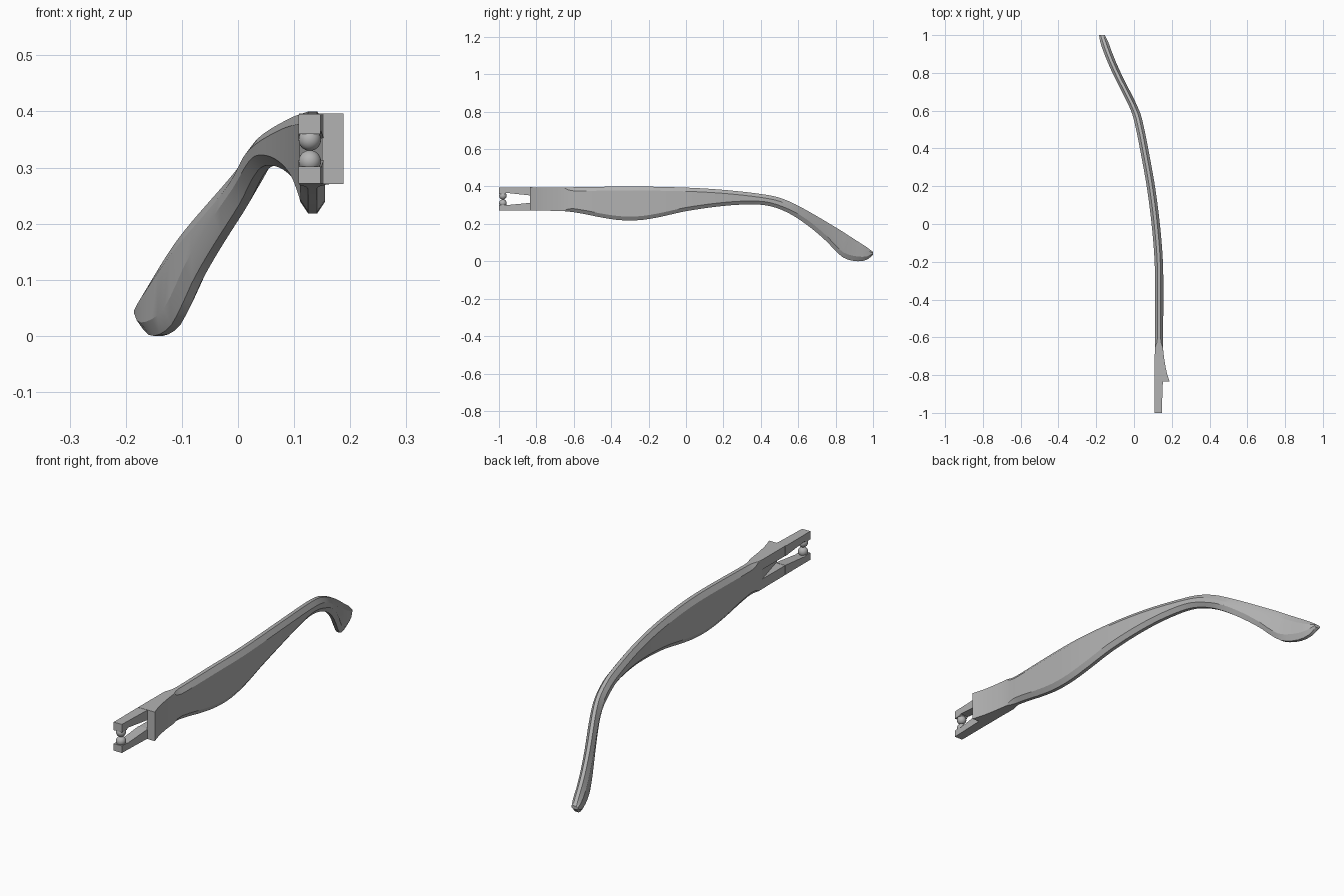
import bpy
import bmesh
from math import radians
from mathutils import Vector

default_cube = bpy.data.objects.get("Cube")
if default_cube:
    bpy.data.objects.remove(default_cube, do_unlink=True)

grey = bpy.data.materials.new("plain grey")
grey.use_nodes = True
grey.diffuse_color = (0.45, 0.45, 0.45, 1)
grey.node_tree.nodes["Principled BSDF"].inputs["Base Color"].default_value = grey.diffuse_color


def finish(name, bm, smooth_angle=None):
    """Turn a bmesh into a named, coloured object."""
    bmesh.ops.recalc_face_normals(bm, faces=bm.faces)
    mesh = bpy.data.meshes.new(name)
    bm.to_mesh(mesh)
    bm.free()
    mesh.materials.append(grey)
    obj = bpy.data.objects.new(name, mesh)
    bpy.context.collection.objects.link(obj)
    bpy.ops.object.select_all(action="DESELECT")
    obj.select_set(True)
    bpy.context.view_layer.objects.active = obj
    if smooth_angle:
        bpy.ops.object.shade_smooth_by_angle(angle=radians(smooth_angle))
    return obj


def loft(name, rings, smooth_angle=None):
    """Skin a list of equal-length rings and cap both ends."""
    bm = bmesh.new()
    loops = [[bm.verts.new(p) for p in ring] for ring in rings]
    count = len(loops[0])
    for a, b in zip(loops, loops[1:]):
        for i in range(count):
            j = (i + 1) % count
            bm.faces.new((a[i], a[j], b[j], b[i]))
    bm.faces.new(loops[0])
    bm.faces.new(loops[-1])
    return finish(name, bm, smooth_angle)


def follow(keys, y):
    """Smooth value at y through (y, value) keys."""
    last = len(keys) - 1

    def slope(i):
        lo, hi = keys[max(i - 1, 0)], keys[min(i + 1, last)]
        return (hi[1] - lo[1]) / (hi[0] - lo[0])

    if y <= keys[0][0]:
        return keys[0][1]
    for i in range(last):
        (y_a, a), (y_b, b) = keys[i], keys[i + 1]
        if y <= y_b:
            span = y_b - y_a
            t = (y - y_a) / span
            s = 1 - t
            return (a * s * s * (1 + 2 * t) + b * t * t * (3 - 2 * t)
                    + span * t * s * (slope(i) * s - slope(i + 1) * t))
    return keys[last][1]


# Outlines of the arm along its length
middle = [(-.84, .131), (-.4, .133), (-.2, .131), (0, .115), (.2, .089), (.4, .053),
          (.5, .033), (.6, .006), (.8, -.092), (.9, -.135), (1, -.17)]
top = [(-.84, .396), (-.6, .396), (-.3, .4), (0, .394), (.2, .382), (.4, .36),
       (.5, .34), (.6, .297), (.8, .182), (.9, .118), (.97, .073), (1, .05)]
bottom = [(-.84, .271), (-.65, .268), (-.55, .254), (-.45, .234), (-.35, .22), (-.25, .22),
          (-.15, .235), (0, .268), (.2, .296), (.35, .304), (.45, .295), (.55, .257),
          (.65, .192), (.75, .108), (.81, .045), (.85, .015), (.92, 0), (.97, .01), (1, .036)]
flange = [(-.84, .059), (-.79, .043), (-.73, .031), (-.66, .022), (-.6, .022)]
bevel = [(-.68, 0), (-.66, 0), (-.61, 1), (.5, 1), (.65, 1.5), (.9, 1.4), (.97, .9), (1, .25)]
SIDE, RIDGE, DROP = .022, .008, .019


def arm_ring(y):
    """Eight-sided section: flat sides, bevels and narrow ridges."""
    x, high, low = (follow(k, y) for k in (middle, top, bottom))
    amount = follow(bevel, y)
    drop = min(DROP * amount, (high - low) * .42)
    # side walls pinch in over the rounded tip
    pinch = 1 - .3 * max(0, (y - .96) / .04)
    out, inn = follow(flange, y) * pinch, SIDE * pinch
    blend = min(amount, 1) if y < 0 else 1
    ridge_out = out + (RIDGE - out) * blend
    ridge_in = inn + (RIDGE - inn) * blend
    lift = drop if drop > 0 else .0004
    return [Vector((x + dx, y, z)) for dx, z in (
        (out, low + lift), (out, high - lift), (ridge_out, high), (-ridge_in, high),
        (-inn, high - lift), (-inn, low + lift), (-ridge_in, low), (ridge_out, low))]


steps = 70
stations = [-.835 + 1.805 * i / steps for i in range(steps + 1)] + [.985, .995, 1]
arm = loft("temple_arm", [arm_ring(y) for y in stations], 25)


# Wedge-shaped pocket on the inner side, continuing the hinge slot
def pocket_ring(z):
    return [Vector((x, y, z)) for x, y in
            ((.08, -.86), (.15, -.86), (.15, -.82), (.1, -.64), (.08, -.64))]


cutter = loft("pocket_cutter", [pocket_ring(.312), pocket_ring(.353)])
cutter.hide_render = True
cut = arm.modifiers.new("pocket", "BOOLEAN")
cut.operation = "DIFFERENCE"
cut.solver = "EXACT"
cut.object = cutter
bpy.ops.object.select_all(action="DESELECT")
arm.select_set(True)
bpy.context.view_layer.objects.active = arm
bpy.ops.object.modifier_apply(modifier=cut.name)
bpy.data.objects.remove(cutter, do_unlink=True)


# Hinge prongs: tip block, then a tapering finger back to the arm
def prong(name, outer, tip, finger, root):
    rings = []
    for y, right, inner in ((-1, .147, tip), (-.967, .148, tip),
                            (-.962, .148, finger), (-.83, .153, root)):
        rings.append([Vector(p) for p in ((.108, y, outer), (right, y, outer),
                                          (right, y, inner), (.108, y, inner))])
    return loft(name, rings)


prong("upper_prong", .395, .36, .366, .352)
prong("lower_prong", .272, .302, .3, .313)

# Locating balls between the prong tips
for name, z in (("upper_ball", .35), ("lower_ball", .311)):
    bm = bmesh.new()
    bmesh.ops.create_uvsphere(bm, u_segments=24, v_segments=14, radius=.02)
    bmesh.ops.translate(bm, verts=bm.verts, vec=(.128, -.979, z))
    finish(name, bm, 40)
